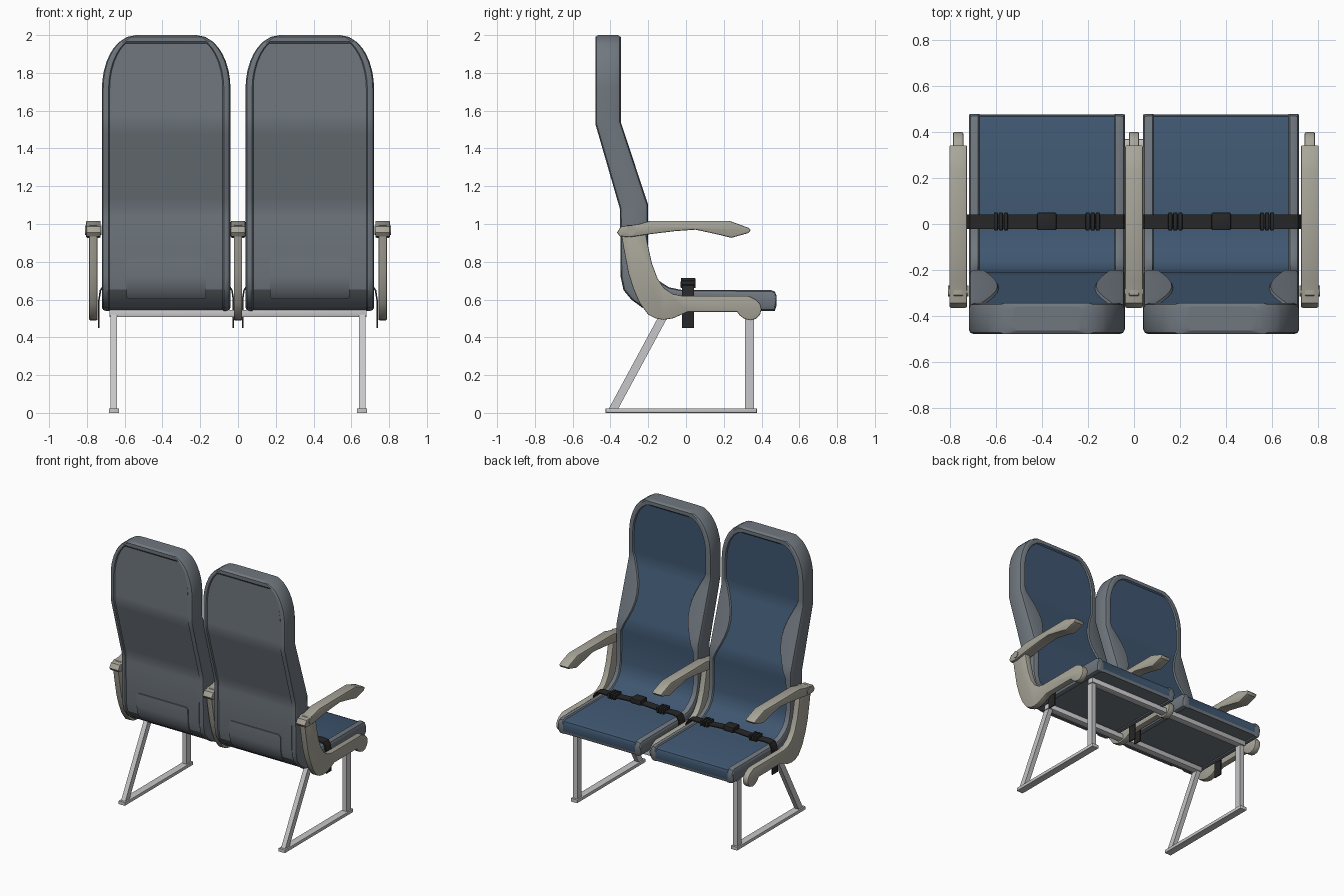
import bpy, bmesh, math
from mathutils import Vector

if "Cube" in bpy.data.objects:
    bpy.data.objects.remove(bpy.data.objects["Cube"])


def material(name, rgb):
    m = bpy.data.materials.new(name)
    m.diffuse_color = (*rgb, 1)
    m.use_nodes = True
    m.node_tree.nodes["Principled BSDF"].inputs["Base Color"].default_value = m.diffuse_color
    return m


GREY = material("shell grey", (0.16, 0.185, 0.21))
BLUE = material("fabric blue", (0.05, 0.095, 0.165))
BEIGE = material("armrest beige", (0.39, 0.375, 0.315))
STEEL = material("leg steel", (0.57, 0.57, 0.585))
BLACK = material("belt black", (0.02, 0.02, 0.021))


def finish(name, bm, mats, bevel=0.0, angle=30):
    bmesh.ops.recalc_face_normals(bm, faces=bm.faces)
    if bevel:
        edges = [e for e in bm.edges if e.calc_face_angle(0) > 0.9]
        bmesh.ops.bevel(bm, geom=edges, offset=bevel, segments=2,
                        profile=0.5, affect='EDGES')
    me = bpy.data.meshes.new(name)
    bm.to_mesh(me)
    bm.free()
    for m in mats:
        me.materials.append(m)
    ob = bpy.data.objects.new(name, me)
    bpy.context.collection.objects.link(ob)
    bpy.ops.object.select_all(action='DESELECT')
    ob.select_set(True)
    bpy.context.view_layer.objects.active = ob
    bpy.ops.object.shade_smooth_by_angle(angle=math.radians(angle))
    return ob


def prism(name, pts, x0, x1, mat, bevel=0.0):
    """Extrude a (y, z) outline along x."""
    bm = bmesh.new()
    f = bm.faces.new([bm.verts.new((x0, y, z)) for y, z in pts])
    r = bmesh.ops.extrude_face_region(bm, geom=[f])
    for v in r["geom"]:
        if isinstance(v, bmesh.types.BMVert):
            v.co.x = x1
    edges = [e for e in bm.edges if abs(e.verts[0].co.x - e.verts[1].co.x) < 1e-6]
    bmesh.ops.recalc_face_normals(bm, faces=bm.faces)
    if bevel:
        bmesh.ops.bevel(bm, geom=edges, offset=bevel, segments=2,
                        profile=0.5, affect='EDGES')
    return finish(name, bm, [mat])


def box(name, x, y, z, mat, bevel=0.0):
    """Box from (min, max) ranges."""
    bm = bmesh.new()
    bmesh.ops.create_cube(bm, size=1)
    for v in bm.verts:
        v.co = [r[0] if c < 0 else r[1] for c, r in zip(v.co, (x, y, z))]
    return finish(name, bm, [mat], bevel)


def strip(name, rows, mat, thick):
    """Ribbon through pairs of points, given a thickness."""
    bm = bmesh.new()
    vs = [[bm.verts.new(p) for p in row] for row in rows]
    for a, b in zip(vs, vs[1:]):
        bm.faces.new((a[0], a[1], b[1], b[0]))
    bmesh.ops.recalc_face_normals(bm, faces=bm.faces)
    bmesh.ops.solidify(bm, geom=bm.faces[:], thickness=thick)
    return finish(name, bm, [mat])


# Seat profile: (front y, z, back y, z, subdivisions to next)
KEYS = [(-.345, 1.72, -.48, 1.72, 2), (-.345, 1.58, -.48, 1.57, 1),
        (-.345, 1.54, -.48, 1.53, 8), (-.2, 1.10, -.35, 1.08, 2),
        (-.2, 1.0, -.349, 1.0, 1), (-.2, .82, -.345, .72, 1),
        (-.18, .745, -.33, .65, 1), (-.145, .70, -.29, .60, 1),
        (-.09, .665, -.23, .556, 1), (-.03, .652, -.14, .54, 1),
        (.03, .65, -.05, .54, 1), (.45, .65, .44, .54, 1),
        (.47, .642, .455, .54, 1), (.48, .62, .465, .54, 1),
        (.48, .57, .47, .54, 1)]


def stations():
    out = []   # front y, z, back y, z, half width, blue half width, blue flag
    for i, z in enumerate((2.0, 1.99, 1.965, 1.955, 1.93, 1.90, 1.86, 1.81, 1.76)):
        h = .16 + .18 * math.sqrt(1 - min(1, (z - 1.72) / .28) ** 2)
        hb = .15 + .15 * math.sqrt(max(0, 1 - ((z - 1.72) / .245) ** 2))
        e = .015 if i == 0 else 0
        out.append((-.345 - e, z, -.48 + e, z, h, min(hb, h - .03), i > 2))
    for a, b in zip(KEYS, KEYS[1:] + [None]):
        for k in range(a[4]):
            t = k / a[4]
            p = [u + (v - u) * t for u, v in zip(a, b)][:4] if b else a[:4]
            hb = .30
            if 1.04 < p[1] < 1.58:    # side wings narrow the fabric
                hb -= .085 * math.sin(math.pi * (p[1] - 1.04) / .54) ** 1.2
            out.append((*p, .34, hb, True))
    return out


def seat(name, cx):
    bm = bmesh.new()
    rings = []
    sts = stations()
    for n, (fy, fz, by, bz, h, hb, blue) in enumerate(sts):
        F, B = Vector((0, fy, fz)), Vector((0, by, bz))
        T = (F - B).length
        d = (F - B) / T
        h -= .012 if n == len(sts) - 1 else 0
        r = min(.022, T * .4)
        g = min(.01, T * .2) if blue else 0
        hk = min(h - .035, .305)
        half = [(hb - .006, T - g), (hb, T), (h - r, T), (h - r * .3, T - r * .3),
                (h, T - r), (h, r), (h - r * .3, r * .3), (h - r, 0),
                (hk, 0), (hk - .006, g * .7)]
        ring = half + [(-x, t) for x, t in reversed(half)]
        rings.append([bm.verts.new(B + d * t + Vector((cx + x, 0, 0))) for x, t in ring])
    m = len(rings[0])
    for n, (a, b) in enumerate(zip(rings, rings[1:])):
        for i in range(m):
            j = (i + 1) % m
            f = bm.faces.new((a[i], a[j], b[j], b[i]))
            if i == m - 1 and n >= 2:      # fabric centre strip
                f.material_index = 1
    bm.faces.new(rings[0])
    bm.faces.new(rings[-1])
    finish(name, bm, [GREY, BLUE], angle=25)


def belt(side, cx):
    # webbing over the seat, ends hanging down beside it
    half = [(.36, .45), (.36, .60), (.352, .65), (.335, .675), (.30, .682), (.2, .678), (.1, .685)]
    path = [(-x, z) for x, z in half] + [(0, .69)] + half[::-1]
    strip(side + "_belt_strap", [[(cx + x, -.022, z), (cx + x, .042, z)] for x, z in path],
          BLACK, .008)
    box(side + "_belt_buckle", (cx - .042, cx + .042), (-.027, .05), (.675, .715), BLACK, .006)
    for s in (-1, 1):
        for k in (-.022, 0, .022):
            c = cx + s * .2 + k
            box(side + "_belt_adjuster", (c - .009, c + .009), (-.028, .05),
                (.66, .70), BLACK, .004)


# Two seats with belts and rear pockets
for side, cx in (("left", -.38), ("right", .38)):
    seat(side + "_seat", cx)
    belt(side, cx)
    rows = [(.195, -.3455, .82), (.21, -.345, .805), (.21, -.344, .72),
            (.21, -.329, .65), (.21, -.296, .61), (.195, -.289, .602)]
    strip(side + "_rear_pocket", [[(cx - w, y - .002, z), (cx + w, y - .002, z)]
                                  for w, y, z in rows], GREY, .007)

# Three armrests on curved side frames
FRAME = [(-.345, .96), (-.33, .87), (-.305, .74), (-.28, .66), (-.245, .58), (-.2, .52),
         (-.16, .5), (-.12, .493), (-.07, .5), (-.03, .518), (.01, .535), (.27, .535),
         (.285, .515), (.31, .498), (.34, .49), (.37, .498), (.392, .52), (.4, .55),
         (.392, .577), (.37, .6), (.33, .62), (-.02, .62), (-.07, .63), (-.115, .66),
         (-.15, .71), (-.18, .79), (-.2, .88), (-.215, .96), (-.25, .995), (-.31, .995)]
ARM = [(-.365, .955), (-.345, .987), (-.25, 1.0), (-.19, 1.017), (.23, 1.017), (.33, .98),
       (.343, .968), (.33, .952), (.24, .927), (.18, .942), (.05, .97), (-.06, .962),
       (-.2, .945), (-.3, .93), (-.35, .935)]
for side, cx in (("left", -.766), ("middle", 0), ("right", .766)):
    prism(side + "_arm_frame", FRAME, cx - .022, cx + .022, BEIGE, .005)
    prism(side + "_armrest", ARM, cx - .039, cx + .039, BEIGE, .007)
    disc = [(-.292 + .025 * math.cos(a * math.pi / 8), .967 + .025 * math.sin(a * math.pi / 8))
            for a in range(16)]
    prism(side + "_arm_pivot", disc, cx - .044, cx + .044, BEIGE)

# Leg frames and cross beams
for side, cx in (("left", -.657), ("right", .657)):
    x0, x1 = cx - .017, cx + .017
    prism(side + "_floor_rail", [(-.425, 0), (.375, 0), (.375, .024), (-.425, .024)],
          cx - .027, cx + .027, STEEL, .003)
    prism(side + "_upright_leg", [(.312, .02), (.36, .02), (.36, .52), (.312, .52)],
          x0, x1, STEEL)
    prism(side + "_slanted_leg", [(-.41, .02), (-.36, .02), (-.09, .52), (-.14, .52)],
          x0, x1, STEEL)
for name, y in (("rear_cross_beam", -.115), ("fore_cross_beam", .345)):
    box(name, (-.68, .68), (y - .025, y + .025), (.508, .545), STEEL, .003)
